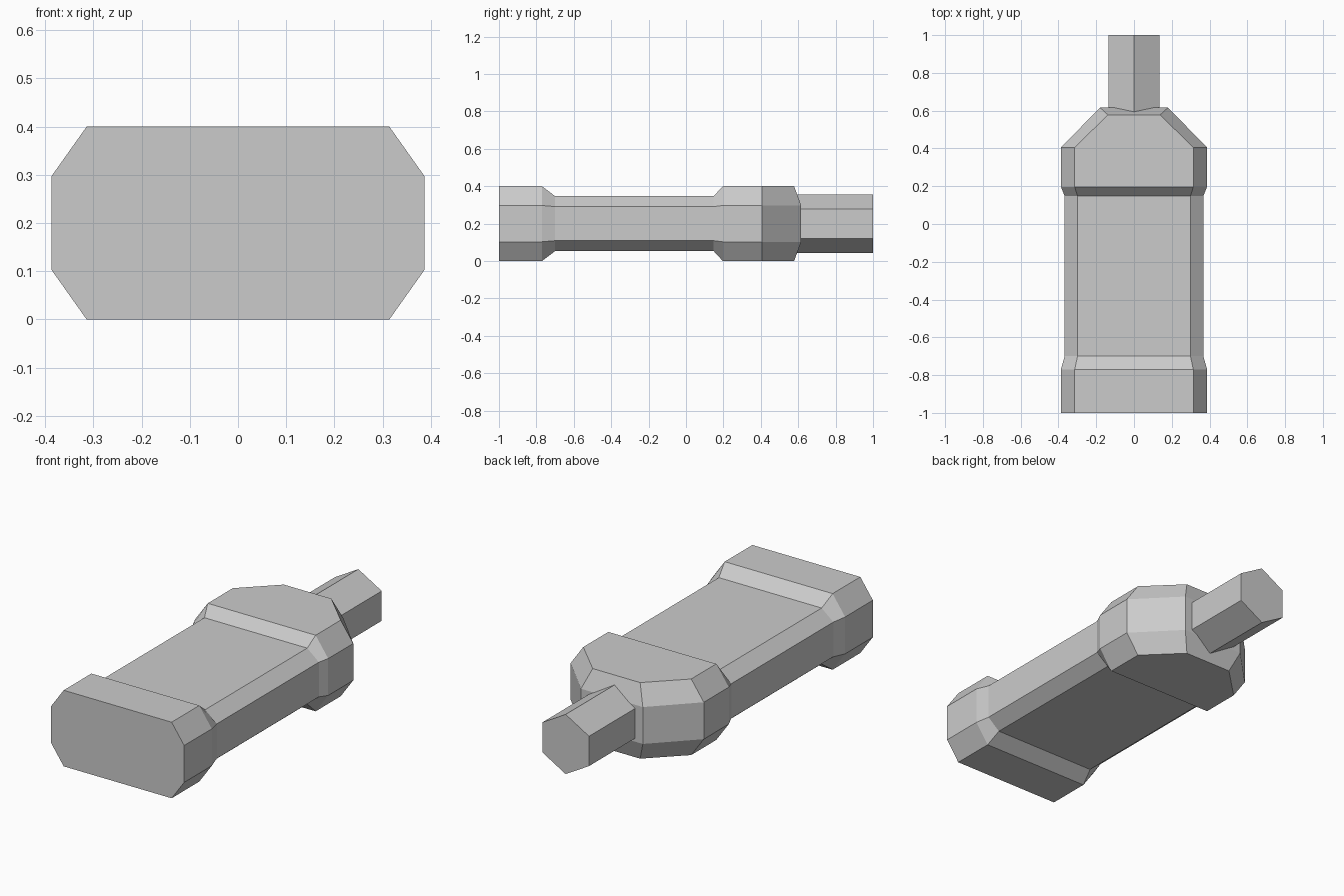
import bpy, bmesh, math

if "Cube" in bpy.data.objects:
    bpy.data.objects.remove(bpy.data.objects["Cube"])

ZC = 0.2  # height of the long axis


def ring(bm, w, f, h, s, y_side, y_flat=None):
    """Octagonal section: half width w, flat half width f, half height h, side half height s."""
    yf = y_side if y_flat is None else y_flat
    pts = [(f, yf, h), (w, y_side, s), (w, y_side, -s), (f, yf, -h),
           (-f, yf, -h), (-w, y_side, -s), (-w, y_side, s), (-f, yf, h)]
    return [bm.verts.new((x, y, z + ZC)) for x, y, z in pts]


def finish(bm, name):
    bmesh.ops.recalc_face_normals(bm, faces=bm.faces)
    mesh = bpy.data.meshes.new(name)
    bm.to_mesh(mesh)
    bm.free()
    obj = bpy.data.objects.new(name, mesh)
    bpy.context.collection.objects.link(obj)
    return obj


# Body: thick base, recessed grip and tapered shoulder, lofted along y
thick = (0.387, 0.314, 0.2, 0.097)
thin = (0.367, 0.299, 0.147, 0.091)
bm = bmesh.new()
rings = [ring(bm, *size, y) for size, y in (
    (thick, -1.0), (thick, -0.77), (thin, -0.70),
    (thin, 0.148), (thick, 0.197), (thick, 0.405))]
rings.append(ring(bm, 0.18, 0.138, 0.2, 0.097, 0.616, 0.578))
for a, b in zip(rings, rings[1:]):
    for i in range(8):
        j = (i + 1) % 8
        bm.faces.new((a[i], a[j], b[j], b[i]))
bm.faces.new(rings[0])
# Bevelled back end in three strips
for strip in ((0, 1, 6, 7), (1, 2, 5, 6), (2, 3, 4, 5)):
    bm.faces.new([rings[-1][i] for i in strip])
finish(bm, "body")

# Neck: hexagonal bar with a ridge on top
bm = bmesh.new()
bmesh.ops.create_cone(bm, cap_ends=True, segments=6, radius1=0.157,
                      radius2=0.157, depth=0.42)
neck = finish(bm, "neck")
neck.rotation_euler = (math.radians(90), 0, 0)
neck.location = (0, 0.79, ZC)
